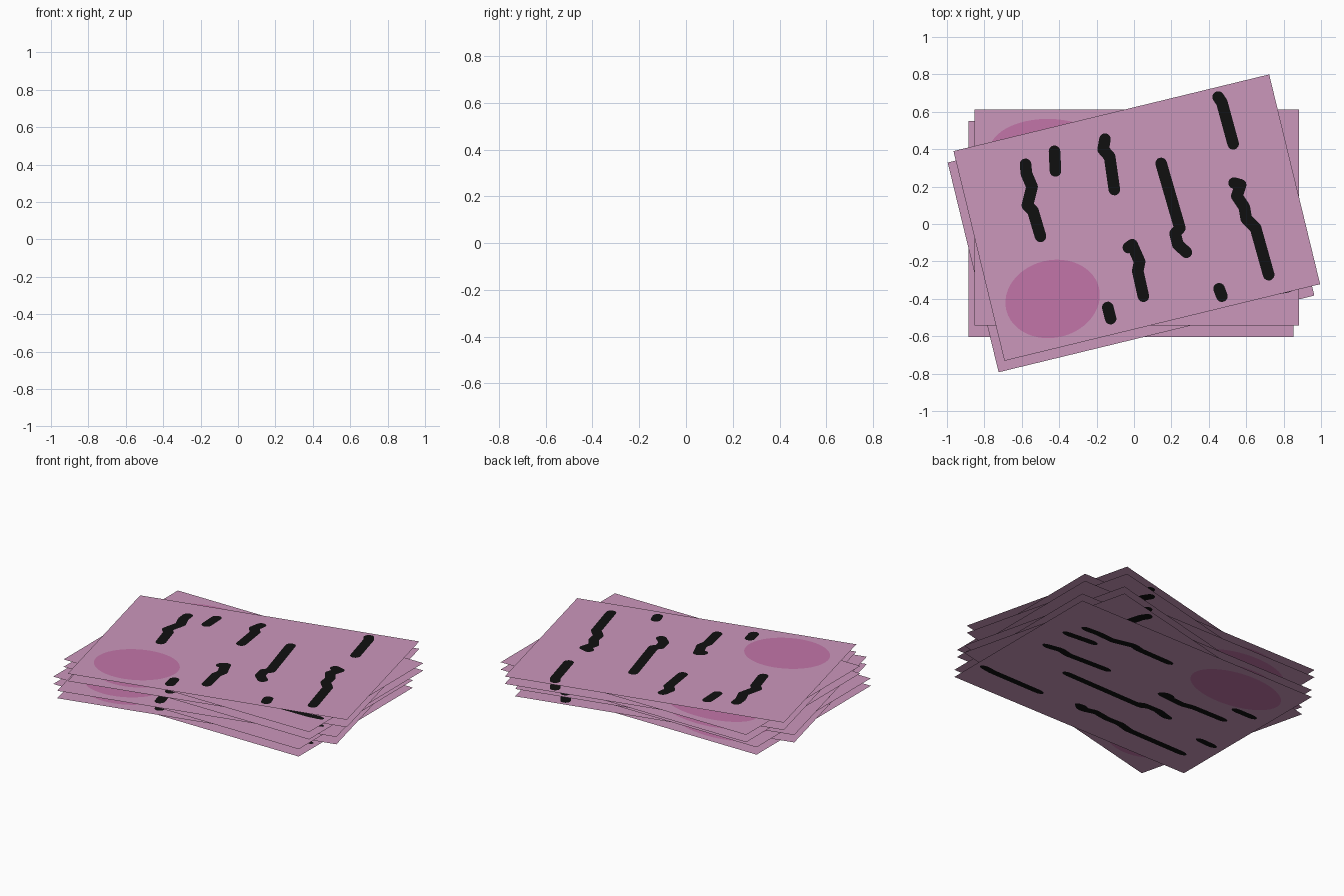
import bpy
import math
from mathutils import Vector
from mathutils.geometry import delaunay_2d_cdt

if "Cube" in bpy.data.objects:
    bpy.data.objects.remove(bpy.data.objects["Cube"])

HX, HY = 0.8685, 0.577        # half size of a sheet
TILT = math.radians(13.65)
R = 0.031                     # half width of the ink strokes


def material(name, rgb):
    m = bpy.data.materials.new(name)
    m.diffuse_color = (*rgb, 1)
    m.use_nodes = True
    m.node_tree.nodes["Principled BSDF"].inputs["Base Color"].default_value = m.diffuse_color
    return m


MATS = [material("pink paper", (0.60, 0.31, 0.50)),
        material("dark pink stamp", (0.54, 0.178, 0.395)),
        material("black ink", (0.005, 0.005, 0.005))]

# Ink strokes as seen on the top (tilted) sheet
STROKES = [
    [(-.58, .32), (-.575, .27), (-.545, .20), (-.57, .10), (-.54, .07), (-.50, -.065)],
    [(-.425, .39), (-.42, .285)],
    [(-.155, .455), (-.165, .40), (-.13, .36), (-.105, .185)],
    [(.145, .325), (.245, -.02), (.22, -.05), (.235, -.11), (.28, -.15)],
    [(.45, .68), (.47, .65), (.53, .43)],
    [(.535, .22), (.57, .21), (.55, .15), (.59, .09), (.60, .03), (.65, -.02), (.72, -.27)],
    [(-.03, -.125), (-.01, -.11), (.03, -.20), (.02, -.25), (.05, -.385)],
    [(-.14, -.445), (-.125, -.505)],
    [(.455, -.345), (.47, -.385)],
]


def to_local(p):
    x, y = p[0] - 0.015, p[1] - 0.035
    c, s = math.cos(TILT), math.sin(TILT)
    return Vector((x * c + y * s, -x * s + y * c))


SEGMENTS = []
for stroke in STROKES:
    pts = [to_local(p) for p in stroke]
    SEGMENTS += list(zip(pts, pts[1:]))
STAMP, SA, SB = Vector((-.54, -.316)), 0.255, 0.207


def capsule(a, b, n=8):
    ang = math.atan2(b.y - a.y, b.x - a.x)
    out = []
    for centre, start in ((b, ang - math.pi / 2), (a, ang + math.pi / 2)):
        for i in range(n + 1):
            t = start + math.pi * i / n
            out.append(centre + Vector((math.cos(t), math.sin(t))) * R)
    return out


def seg_dist(p, a, b):
    d = b - a
    t = max(0, min(1, (p - a).dot(d) / d.length_squared))
    return (p - a - d * t).length


def colour(p):
    if any(seg_dist(p, a, b) < R for a, b in SEGMENTS):
        return 2
    q = p - STAMP
    return 1 if (q.x / SA) ** 2 + (q.y / SB) ** 2 < 1 else 0


# Flat printed pattern: sheet outline, stamp and strokes cut into one plane
loops = [[Vector((-HX, -HY)), Vector((HX, -HY)), Vector((HX, HY)), Vector((-HX, HY))]]
loops.append([STAMP + Vector((SA * math.cos(i * math.pi / 24), SB * math.sin(i * math.pi / 24)))
              for i in range(48)])
loops += [capsule(a, b) for a, b in SEGMENTS]
coords, edges = [], []
for loop in loops:
    k, n = len(coords), len(loop)
    coords += loop
    edges += [(k + i, k + (i + 1) % n) for i in range(n)]
res = delaunay_2d_cdt(coords, edges, [], 0, 1e-5)
PV, PF = res[0], []
for f in res[2]:
    a, b, c = (PV[i] for i in f[:3])
    area = (b - a).cross(c - a)
    if abs(area) > 1e-9:
        PF.append(list(f) if area > 0 else list(f)[::-1])
PC = [colour(sum((PV[i] for i in f), Vector((0, 0))) / len(f)) for f in PF]


def sheet(name, turned, centre, z):
    # straight sheets carry the print turned a quarter and stretched to fit
    if turned:
        verts = [(v.x, v.y, 0) for v in PV]
    else:
        verts = [(v.y / HY * HX, -v.x / HX * HY, 0) for v in PV]
    me = bpy.data.meshes.new(name)
    me.from_pydata(verts, [], PF)
    for m in MATS:
        me.materials.append(m)
    for poly, c in zip(me.polygons, PC):
        poly.material_index = c
    ob = bpy.data.objects.new(name, me)
    ob.location = (*centre, z)
    ob.rotation_euler.z = TILT if turned else 0
    bpy.context.collection.objects.link(ob)


# Stack of eight: straight and tilted sheets alternate, upper four shifted
STEP = 0.0236
for i in range(8):
    centre = (0.015, 0.034) if i >= 4 else (-0.016, -0.027)
    kind = "tilted_sheet" if i % 2 else "straight_sheet"
    sheet(f"{kind}_{i // 2 + 1}", i % 2 == 1, centre, i * STEP)
